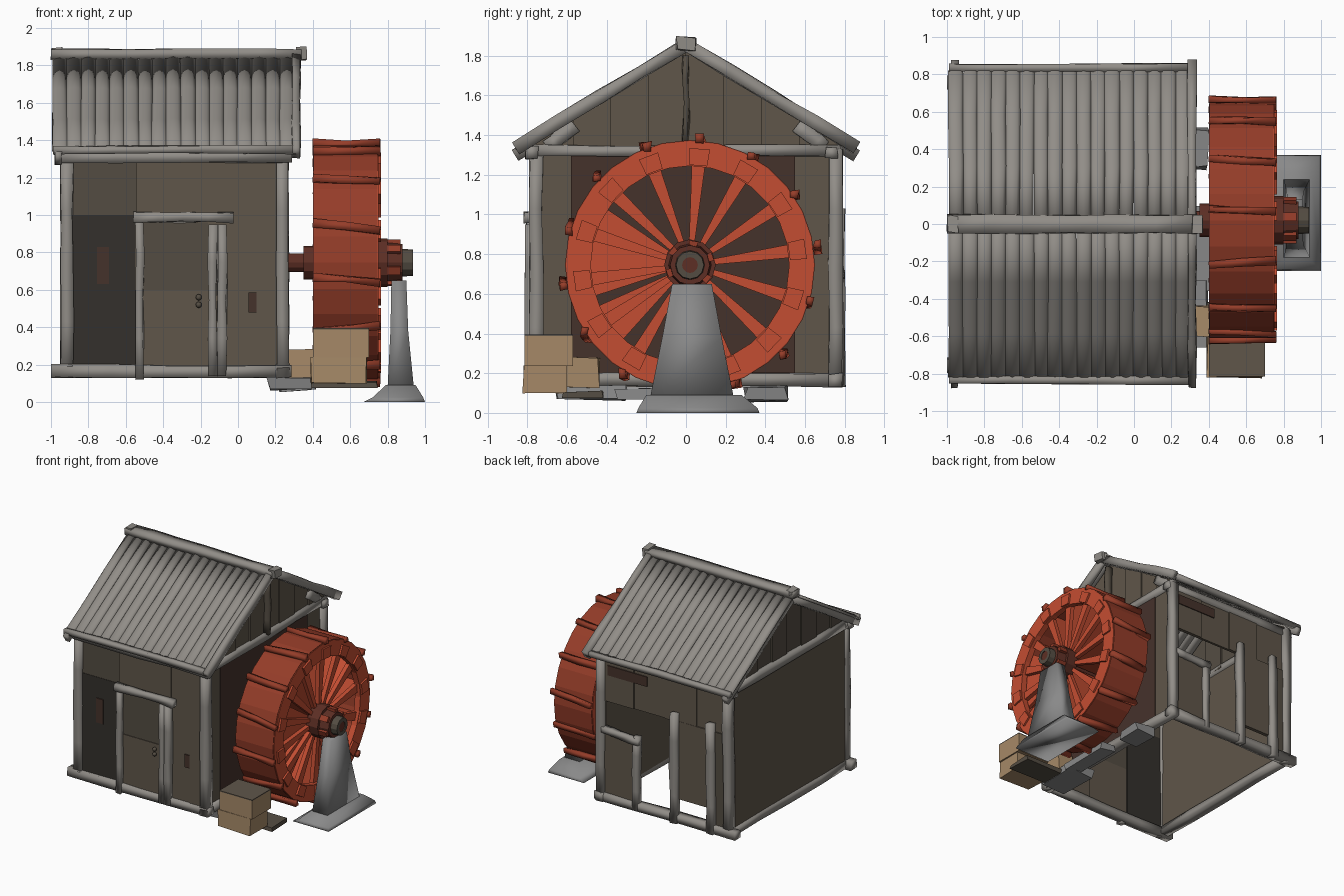
import bpy, bmesh, math, random
from mathutils import Vector

random.seed(4)
cube = bpy.data.objects.get("Cube")
if cube:
    bpy.data.objects.remove(cube)


def material(name, r, g, b):
    m = bpy.data.materials.new(name)
    m.use_nodes = True
    m.diffuse_color = (r, g, b, 1)
    m.node_tree.nodes["Principled BSDF"].inputs["Base Color"].default_value = (r, g, b, 1)
    return m


GREY = material("weathered grey wood", .285, .268, .245)
BROWN = material("wall brown", .115, .093, .068)
DARK = material("dark brown", .034, .03, .025)
DOOR = material("door brown", .088, .073, .055)
RUST = material("rust wall panel", .06, .032, .024)
RED = material("wheel red", .55, .075, .032)
SKIN = material("drum dark red", .3, .046, .022)
HUB = material("hub dark red", .11, .028, .018)
STONE = material("stone grey", .25, .25, .25)
TAN = material("crate tan", .38, .25, .137)


def finish(name, bm, mat, smooth=False):
    bmesh.ops.recalc_face_normals(bm, faces=bm.faces)
    me = bpy.data.meshes.new(name)
    bm.to_mesh(me)
    bm.free()
    me.materials.append(mat)
    ob = bpy.data.objects.new(name, me)
    bpy.context.collection.objects.link(ob)
    if smooth:
        for p in me.polygons:
            p.use_smooth = True


def loft(name, rings, mat, closed=False, smooth=False):
    """Skin a list of equal point rings, capping the ends unless closed."""
    bm = bmesh.new()
    vs = [[bm.verts.new(p) for p in ring] for ring in rings]
    n = len(vs[0])
    pairs = list(zip(vs, vs[1:])) + ([(vs[-1], vs[0])] if closed else [])
    for a, b in pairs:
        for i in range(n):
            j = (i + 1) % n
            bm.faces.new((a[i], a[j], b[j], b[i]))
    if not closed:
        bm.faces.new(vs[0])
        bm.faces.new(vs[-1])
    finish(name, bm, mat, smooth)


def box(name, x, y, z, mat, jitter=0):
    rings = [[Vector((px, py, pz)) + Vector([random.uniform(-jitter, jitter) for _ in range(3)])
              for px, py in ((x[0], y[0]), (x[1], y[0]), (x[1], y[1]), (x[0], y[1]))] for pz in z]
    loft(name, rings, mat)


def beam(name, p, q, w, h, mat=GREY, rough=.006, steps=4):
    """Rough-hewn timber from p to q with a slightly uneven section."""
    p, q = Vector(p), Vector(q)
    d = (q - p).normalized()
    up = Vector((0, 0, 1)) if abs(d.z) < .9 else Vector((0, 1, 0))
    s = d.cross(up).normalized()
    u = s.cross(d)
    rings = []
    for i in range(steps + 1):
        c = p.lerp(q, i / steps)
        rings.append([c + s * (a * w / 2 + random.uniform(-rough, rough))
                      + u * (b * h / 2 + random.uniform(-rough, rough))
                      for a, b in ((-1, -1), (1, -1), (1, 1), (-1, 1))])
    loft(name, rings, mat, smooth=True)


CY, CZ = .02, .745


def polar(x, r, deg):
    a = math.radians(deg)
    return Vector((x, CY + r * math.cos(a), CZ + r * math.sin(a)))


def ring(name, profile, mat, n=28):
    """Revolve a closed (x, radius) profile about the axle."""
    loft(name, [[polar(x, r, 360 * i / n) for x, r in profile] for i in range(n)], mat, closed=True)


def drum(name, x0, x1, r, mat, n=12):
    loft(name, [[polar(x, r, 360 * i / n) for i in range(n)] for x in (x0, x1)], mat)


def sector(name, x, a0, a1, r0, r1, mat, t0=None):
    """Block spanning an angle range; t0 sets a separate inner angle range."""
    b0, b1 = t0 or (a0, a1)
    loft(name, [[polar(px, r0, b0), polar(px, r1, a0), polar(px, r1, a1), polar(px, r0, b1)] for px in x], mat)


# Timber frame: posts, sills, top plates
for side, y in (("front", -.755), ("back", .755)):
    for end, x in (("left", .24), ("right", -.915)):
        beam(f"corner_post_{side}_{end}", (x, y, .13), (x, y, 1.33), .065, .065)
    beam(f"sill_{side}", (-1, y, .165), (.285, y, .165), .07, .065)
    beam(f"top_plate_{side}", (-.97, y - .02, 1.31), (.29, y - .02, 1.31), .06, .06)
for end, x in (("left", .24), ("right", -.92)):
    beam(f"sill_{end}", (x, -.79, .165), (x, .79, .165), .07, .065)
    beam(f"tie_beam_{end}", (x, -.78, 1.32), (x, .78, 1.32), .06, .055)

# Side walls and gables
box("wall_right", (-.94, -.9), (-.755, .755), (.17, 1.31), BROWN)
box("wall_left", (.2, .24), (-.755, .755), (.17, 1.31), BROWN)
box("rust_panel_left", (.24, .249), (-.58, .55), (.2, 1.3), RUST)
for end, x, mat in (("left", .215, BROWN), ("right", -.92, DOOR)):
    for i in range(8):
        y0, y1 = -.76 + i * .19, -.57 + i * .19
        xo = x + (.012 if i % 2 else 0)
        tops = [1.83 - abs(y) * .62 for y in (y1, (y0 + y1) / 2, y0)]
        loft(f"gable_plank_{end}", [[(px, y0, 1.32), (px, y1, 1.32), (px, y1, tops[0]),
                                     (px, (y0 + y1) / 2, tops[1]), (px, y0, tops[2])]
                                    for px in (xo, xo + .02)], mat)
beam("king_post", (.255, 0, 1.34), (.255, 0, 1.8), .07, .03, DOOR)
for s in (-1, 1):
    beam("gable_brace", (.245, s * .7, 1.34), (.245, s * .56, 1.45), .03, .07)

# Front wall panels, door and frame
box("front_panel_right", (-.91, -.545), (-.76, -.73), (.15, 1.0), DARK)
box("front_panel_right_upper", (-.91, -.545), (-.757, -.73), (1.0, 1.3), DOOR)
box("front_panel_middle", (-.545, -.07), (-.77, -.73), (.96, 1.3), BROWN)
box("front_panel_left", (-.16, .1), (-.765, -.73), (.15, 1.3), BROWN)
box("front_panel_far_left", (.1, .24), (-.772, -.73), (.15, 1.3), BROWN)
box("door_lower", (-.55, -.15), (-.77, -.74), (.14, .6), BROWN)
box("door_upper", (-.55, -.15), (-.765, -.74), (.6, .97), DOOR)
box("slot_window_right", (-.755, -.69), (-.768, -.76), (.63, .83), RUST)
box("slot_window_left", (.055, .1), (-.774, -.765), (.48, .585), RUST)
for z in (.56, .52):
    bm = bmesh.new()
    bmesh.ops.create_icosphere(bm, subdivisions=2, radius=.017)
    bmesh.ops.translate(bm, vec=(-.21, -.785, z), verts=bm.verts)
    finish("door_knob", bm, DOOR, True)
beam("door_post_right", (-.525, -.785, .12), (-.525, -.785, 1), .04, .045)
beam("door_post_left", (-.135, -.785, .14), (-.135, -.785, .95), .045, .04)
beam("door_post_left_outer", (-.085, -.785, .14), (-.085, -.785, .95), .05, .05)
beam("door_lintel", (-.56, -.79, .99), (-.025, -.79, .985), .05, .05)

# Back wall: upper boards, a rust plate, low panels and free posts
for i in range(4):
    x0 = -.91 + i * .285
    box("back_board", (x0, x0 + .285), (.73, .75 + .008 * (i % 2)), (.95, 1.3), BROWN)
box("back_rust_plate", (-.18, .18), (.758, .766), (1.17, 1.25), RUST)
box("back_panel_low", (-.08, .24), (.73, .76), (.15, .69), BROWN)
box("back_panel_mid", (-.75, -.46), (.73, .76), (.32, .96), BROWN)
box("back_panel_corner", (-.92, -.77), (.73, .76), (.15, .96), DOOR)
beam("back_rail", (.22, .77, .72), (-.12, .77, .7), .05, .05)
beam("back_post_low", (-.09, .765, .14), (-.09, .765, .74), .05, .05)
for x in (-.44, -.77):
    beam("back_post", (x, .77, .13), (x, .77, 1.03), .06, .06)

# Roof: tapered rounded planks on each slope
N = 17
pitch = 1.29 / N
for s in (-1, 1):
    for i in range(N):
        xc = -.99 + (i + .5) * pitch
        top, bot = random.uniform(.037, .041), random.uniform(.038, .042)
        lift = random.uniform(0, .008)
        rings = []
        for t in (0, .35, .7, 1):
            y, z = .035 + t * .785, 1.83 - t * .48 + lift
            w = top + (bot - top) * t
            xj = xc + random.uniform(-.003, .003)
            rings.append([(xj + a * w, s * y, z + b) for a, b in
                          ((-1, -.012), (-1, 0), (-.6, .012), (0, .018), (.6, .012), (1, 0), (1, -.012))])
        loft("roof_plank", rings, GREY, smooth=True)
    beam("eave_beam", (-.99, s * .835, 1.35), (.31, s * .835, 1.35), .045, .04)
    for x, drop in ((-.96, .04), (.31, 0)):
        beam("rake_beam", (x, s * .86, 1.335 - drop), (x, s * .01, 1.85 - drop), .045, .065)
beam("ridge_beam", (-1, 0, 1.865), (.34, 0, 1.86), .1, .05, steps=6)
for x in (-.98, .33):
    box("ridge_end", (x - .02, x + .035), (-.045, .045), (1.83, 1.895), GREY, .007)

# Water wheel: rims, drum skin, spokes, paddles
for x in (.4, .7):
    ring("wheel_rim", [(x, .5), (x + .05, .5), (x + .05, .625), (x, .625)], RED)
ring("wheel_skin", [(.405, .575), (.745, .575), (.745, .63), (.405, .63)], SKIN)
S = 14
for i in range(S):
    a = 360 * i / S + 8
    sector("spoke_board", (.43, .71), a - 1.5, a + 1.5, .08, .57, RED, (a - 5, a + 5))
    sector("spoke_face", (.69, .725), a - 3.8, a + 3.8, .08, .52, RED, (a - 9, a + 9))
    sector("rim_block", (.72, .765), a - 5, a + 5, .505, .59, RED)
    tilt = random.uniform(-2, 2)
    r = random.uniform(.63, .655)
    beam("paddle_bar", polar(.4, r, a + tilt), polar(.76, r, a - tilt), .035, .04, SKIN, .008, 2)
for a0, a1 in ((146, 170), (170, 198), (204, 228)):
    sector("wheel_fill_board", (.66, .69), a0, a1, .1, .54, RED)

# Axle, hub and bearing
drum("axle", .22, .93, .05, HUB)
drum("hub_inner", .35, .43, .09, HUB)
drum("hub_outer", .7, .8, .13, HUB)
ring("hub_collar", [(.78, .06), (.88, .06), (.88, .1), (.78, .11)], HUB, 12)
ring("axle_cap", [(.87, .04), (.935, .04), (.935, .07), (.87, .075)], DOOR, 12)
for i in range(6):
    sector("hub_wedge", (.75, .87), i * 60 + 10, i * 60 + 32, .08, .125, SKIN)

# Bearing pier and its footing
loft("bearing_pier", [[(x0, y0, z), (x1, y0, z), (x1, y1, z), (x0, y1, z)] for x0, x1, y0, y1, z in
                      ((.8, .94, -.18, .24, .08), (.815, .91, -.12, .18, .38), (.82, .9, -.07, .13, .65))],
     STONE, smooth=True)
loft("pier_footing", [[(x0, y0, z), (x1, y0, z), (x1, y1, z), (x0, y1, z)] for x0, x1, y0, y1, z in
                      ((.67, 1, -.25, .37, 0), (.72, .99, -.24, .36, .025), (.79, .95, -.2, .28, .09))],
     STONE, smooth=True)

# Ground planks, stones and crates
box("ground_plank_front", (.16, .4), (-.65, -.3), (.07, .13), STONE, .015)
box("ground_plank_middle", (.28, .42), (-.35, .1), (.075, .125), STONE, .012)
box("ground_stone_back", (.22, .39), (.3, .51), (.06, .13), STONE, .015)
box("crate_board", (.3, .74), (-.62, -.42), (.07, .11), DOOR, .008)
box("crate_lower", (.39, .69), (-.82, -.6), (.1, .235), TAN, .006)
box("crate_upper", (.4, .7), (-.815, -.57), (.237, .388), TAN)
box("crate_lid", (.4, .7), (-.815, -.57), (.388, .396), BROWN)
box("crate_side", (.27, .4), (-.6, -.44), (.13, .28), TAN, .006)
